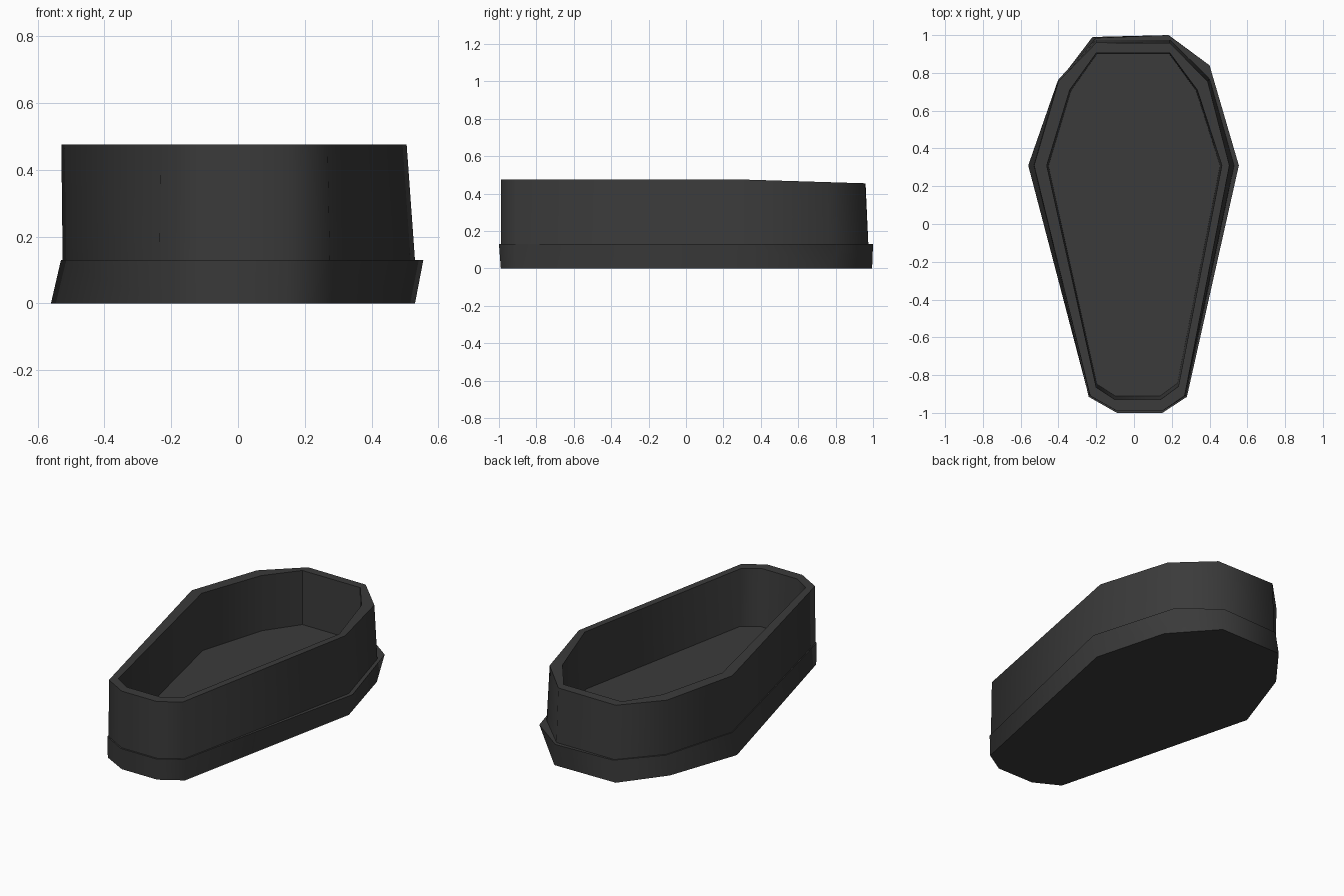
import bpy, bmesh, math

cube = bpy.data.objects.get("Cube")
if cube:
    bpy.data.objects.remove(cube, do_unlink=True)

charcoal = bpy.data.materials.new("charcoal")
charcoal.use_nodes = True
colour = (0.043, 0.043, 0.043, 1)
charcoal.diffuse_color = colour
charcoal.node_tree.nodes["Principled BSDF"].inputs["Base Color"].default_value = colour


def loft(name, rings, closed):
    """Join matching outlines; cap the ends, or close the loop into a hollow wall."""
    bm = bmesh.new()
    loops = [[bm.verts.new(p) for p in ring] for ring in rings]
    pairs = list(zip(loops, loops[1:]))
    if closed:
        pairs.append((loops[-1], loops[0]))
    for a, b in pairs:
        for i in range(len(a)):
            j = (i + 1) % len(a)
            bm.faces.new((a[i], a[j], b[j], b[i]))
    if not closed:
        bm.faces.new(loops[0])
        bm.faces.new(loops[-1])
    bmesh.ops.recalc_face_normals(bm, faces=bm.faces)
    mesh = bpy.data.meshes.new(name)
    bm.to_mesh(mesh)
    bm.free()
    mesh.materials.append(charcoal)
    obj = bpy.data.objects.new(name, mesh)
    bpy.context.collection.objects.link(obj)
    bpy.ops.object.select_all(action='DESELECT')
    obj.select_set(True)
    bpy.context.view_layer.objects.active = obj
    bpy.ops.object.shade_smooth_by_angle(angle=math.radians(50))
    return obj


def level(outline, z, drop=0):
    """Lift an outline to a height, sinking it a little towards the head end."""
    return [(x, y, z - drop * max(0, (y - 0.31) / 0.65)) for x, y in outline]


# Ten-sided outlines, from the back left corner clockwise
base_bottom = [(-.22, .99), (.19, .995), (.41, .75), (.53, .31), (.28, -.91),
               (.15, -.99), (-.09, -.99), (-.24, -.91), (-.56, .31), (-.41, .74)]
base_top = [(-.2, .985), (.18, 1), (.4, .84), (.555, .31), (.28, -.915),
            (.15, -1), (-.09, -1), (-.24, -.915), (-.53, .31), (-.4, .765)]
wall_bottom = [(-.2, .975), (.19, .975), (.4, .77), (.53, .31), (.275, -.91),
               (.15, -.99), (-.09, -.99), (-.235, -.91), (-.525, .31), (-.395, .755)]
wall_top = [(-.2, .96), (.19, .957), (.39, .755), (.505, .31), (.268, -.91),
            (.15, -.99), (-.09, -.99), (-.232, -.91), (-.529, .31), (-.4, .755)]
rim_inner = [(-.2, .905), (.19, .905), (.335, .71), (.465, .31), (.235, -.86),
             (.14, -.93), (-.1, -.93), (-.2, -.865), (-.462, .31), (-.34, .71)]
floor_edge = [(x * .98, y * (.98 if y < 0 else .995)) for x, y in rim_inner]

# Flared plinth, whose top is also the floor
loft("base", [level(base_bottom, 0), level(base_top, .13)], False)

# Hollow wall standing on the base
loft("wall", [level(wall_bottom, .128), level(wall_top, .475, .02),
              level(rim_inner, .475, .02), level(floor_edge, .128)], True)
